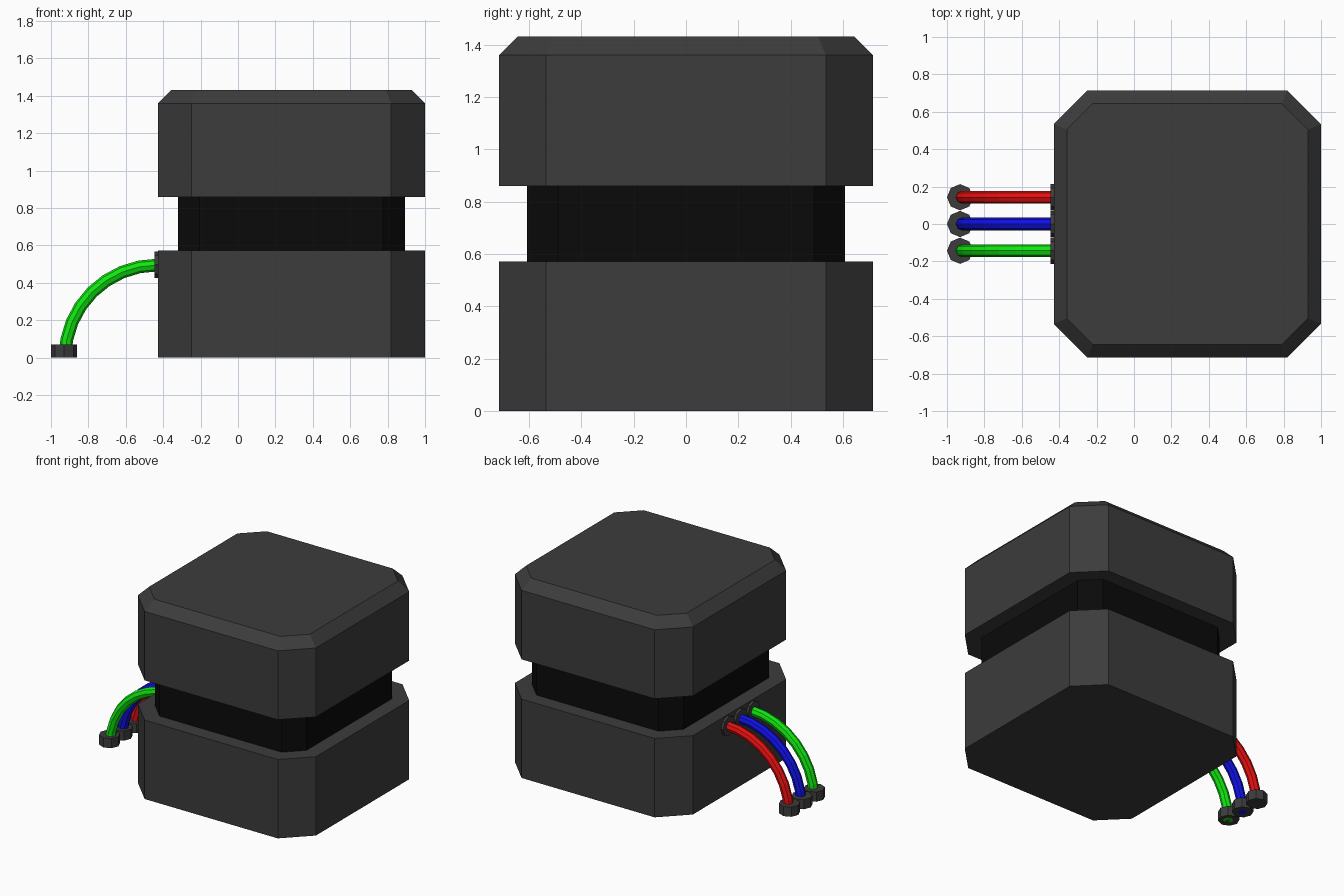
import bpy
from math import sin, cos, pi

if "Cube" in bpy.data.objects:
    bpy.data.objects.remove(bpy.data.objects["Cube"])


def material(name, rgb):
    m = bpy.data.materials.new(name)
    m.diffuse_color = (*rgb, 1)
    m.use_nodes = True
    m.node_tree.nodes["Principled BSDF"].inputs["Base Color"].default_value = m.diffuse_color
    return m


def loft(name, rings, mats, band_mats=None):
    """Skin a list of equal-sized rings and cap both ends."""
    n = len(rings[0])
    verts = [p for r in rings for p in r]
    faces = [tuple(reversed(range(n)))]
    for k in range(len(rings) - 1):
        for i in range(n):
            j = (i + 1) % n
            faces.append((k*n + i, k*n + j, (k+1)*n + j, (k+1)*n + i))
    faces.append(tuple(range(len(verts) - n, len(verts))))
    me = bpy.data.meshes.new(name)
    me.from_pydata(verts, [], faces)
    for m in mats:
        me.materials.append(m)
    for k, mi in (band_mats or {}).items():
        for i in range(n):
            me.polygons[1 + k*n + i].material_index = mi
    ob = bpy.data.objects.new(name, me)
    bpy.context.collection.objects.link(ob)
    return ob


CX, HALF, CUT = 0.285, 0.714, 0.18


def octagon(z, inset=0.0):
    """Square outline with cut corners, offset evenly inward."""
    h = HALF - inset
    c = h - (CUT - inset * (2 - 2 ** 0.5))
    pts = [(h, -c), (h, c), (c, h), (-c, h), (-h, c), (-h, -c), (-c, -h), (c, -h)]
    return [(CX + x, y, z) for x, y in pts]


def arc_ring(angle, r, y, reach=0.495, sides=8):
    """Circle across the hose path; angle 0 is at the floor, pi/2 at the wall."""
    ring = []
    for i in range(sides):
        t = 2 * pi * i / sides
        d = reach + r * cos(t)
        ring.append((-0.43 - d * cos(angle), y + r * sin(t), d * sin(angle)))
    return ring


def collar_ring(axis, pos, y, r=0.07):
    ring = []
    for i in range(8):
        u, v = r * cos(pi * i / 4), r * sin(pi * i / 4)
        ring.append((-0.93 + u, y + v, pos) if axis == 'Z' else (pos, y + u, 0.497 + v))
    return ring


grey = material("dark_grey", (0.045, 0.045, 0.045))
black = material("black", (0.003, 0.003, 0.003))

# Housing: lower block, recessed black neck, upper block with bevelled top
loft("housing", [octagon(0), octagon(0.572), octagon(0.572, 0.107),
                 octagon(0.86, 0.107), octagon(0.86), octagon(1.36),
                 octagon(1.43, 0.07)], [grey, black], {2: 1})

# Three hoses, each with a floor collar and a wall collar
for name, rgb, y in (("red", (0.8, 0.005, 0.005), 0.143),
                     ("blue", (0.005, 0.005, 0.8), 0.0),
                     ("green", (0.005, 0.8, 0.005), -0.143)):
    rings = [arc_ring(pi / 2 * k / 8, 0.034, y) for k in range(9)]
    loft(name + "_hose", rings, [material(name, rgb)])
    loft(name + "_floor_collar", [collar_ring('Z', z, y) for z in (0, 0.07)], [grey])
    loft(name + "_wall_collar", [collar_ring('X', x, y) for x in (-0.447, -0.377)], [grey])

# Make all normals point outward
import bmesh
for ob in bpy.context.collection.objects:
    bm = bmesh.new()
    bm.from_mesh(ob.data)
    bmesh.ops.recalc_face_normals(bm, faces=bm.faces)
    bm.to_mesh(ob.data)
    bm.free()
